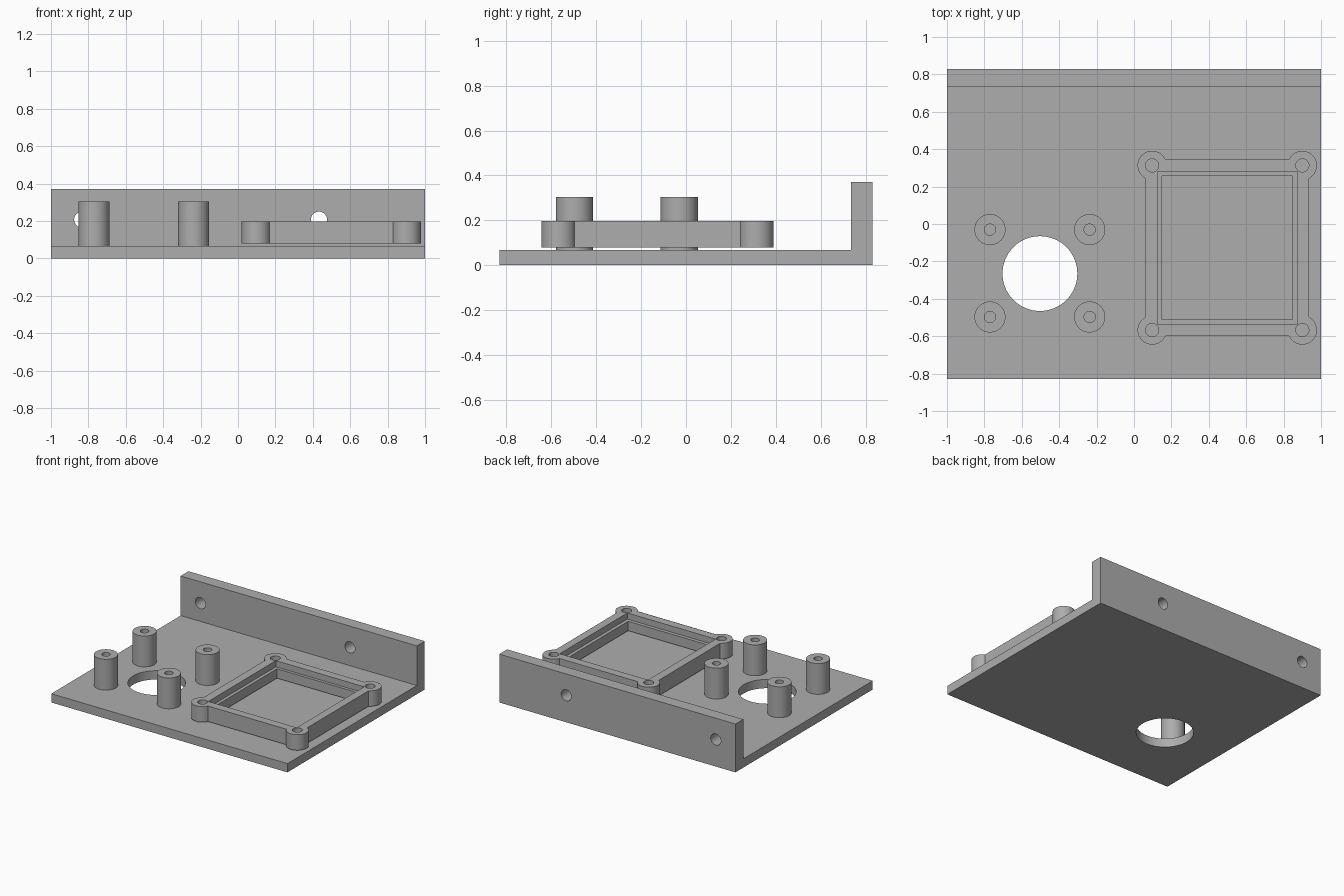
import bpy
import bmesh
from math import radians

if "Cube" in bpy.data.objects:
    bpy.data.objects.remove(bpy.data.objects["Cube"], do_unlink=True)

grey = bpy.data.materials.new("plain grey")
grey.use_nodes = True
grey.diffuse_color = (0.42, 0.42, 0.42, 1)
grey.node_tree.nodes["Principled BSDF"].inputs["Base Color"].default_value = (0.42, 0.42, 0.42, 1)

PLATE_TOP = 0.067
FRAME_BOTTOM, FRAME_TOP, LEDGE = 0.078, 0.197, 0.15
POST_TOP = 0.303


def finish(name):
    obj = bpy.context.object
    obj.name = name
    obj.data.materials.clear()
    obj.data.materials.append(grey)
    return obj


def box(name, x, y, z):
    """Box from (low, high) ranges."""
    bpy.ops.mesh.primitive_cube_add(size=1, location=[sum(r) / 2 for r in (x, y, z)])
    bpy.context.object.scale = [r[1] - r[0] for r in (x, y, z)]
    bpy.ops.object.transform_apply(location=True, rotation=True, scale=True)
    return finish(name)


def cylinder(name, x, y, z, radius, sides=48):
    """Upright cylinder over the z range."""
    bpy.ops.mesh.primitive_cylinder_add(vertices=sides, radius=radius, depth=z[1] - z[0],
                                        location=(x, y, sum(z) / 2))
    return finish(name)


def combine(target, tool, operation):
    mod = target.modifiers.new(operation.lower(), 'BOOLEAN')
    mod.object = tool
    mod.operation = operation
    mod.solver = 'EXACT'
    bpy.context.view_layer.objects.active = target
    bpy.ops.object.modifier_apply(modifier=mod.name)
    bpy.data.objects.remove(tool, do_unlink=True)


def smooth(obj):
    bpy.ops.object.select_all(action='DESELECT')
    obj.select_set(True)
    bpy.context.view_layer.objects.active = obj
    bpy.ops.object.shade_smooth_by_angle(angle=radians(30))


# Base plate and back wall: one L profile swept across the width
profile = [(-0.83, 0), (0.83, 0), (0.83, 0.37), (0.735, 0.37),
           (0.735, PLATE_TOP), (-0.83, PLATE_TOP)]
bm = bmesh.new()
face = bm.faces.new([bm.verts.new((-1, y, z)) for y, z in profile])
swept = bmesh.ops.extrude_face_region(bm, geom=[face])["geom"]
bmesh.ops.translate(bm, vec=(2, 0, 0), verts=[v for v in swept if isinstance(v, bmesh.types.BMVert)])
bmesh.ops.recalc_face_normals(bm, faces=bm.faces)
mesh = bpy.data.meshes.new("base_bracket")
bm.to_mesh(mesh)
bm.free()
base = bpy.data.objects.new("base_bracket", mesh)
bpy.context.collection.objects.link(base)
mesh.materials.append(grey)

# Round opening in the plate and two screw holes in the wall
combine(base, cylinder("opening_cutter", -0.503, -0.265, (-0.1, 0.2), 0.2, 64), 'DIFFERENCE')
for x in (-0.833, 0.433):
    cutter = cylinder("wall_hole_cutter", x, 0.78, (0.107, 0.307), 0.043, 32)
    cutter.location.z = 0.207
    cutter.rotation_euler.x = radians(90)
    bpy.context.view_layer.update()
    combine(base, cutter, 'DIFFERENCE')
smooth(base)

# Four hollow standoff posts around the opening
for side, x in (("right", -0.77), ("left", -0.237)):
    for end, y in (("front", -0.497), ("back", -0.03)):
        post = cylinder(f"post_{end}_{side}", x, y, (PLATE_TOP, POST_TOP), 0.083)
        combine(post, cylinder("bore", x, y, (0.0, 0.4), 0.03, 32), 'DIFFERENCE')
        smooth(post)

# Rectangular mounting frame with corner bosses and a stepped inner ledge
frame = box("mounting_frame", (0.06, 0.935), (-0.6, 0.345), (FRAME_BOTTOM, FRAME_TOP))
corners = [(x, y) for x in (0.097, 0.9) for y in (-0.567, 0.313)]
for x, y in corners:
    combine(frame, cylinder("boss", x, y, (FRAME_BOTTOM, FRAME_TOP), 0.078), 'UNION')
combine(frame, box("window", (0.15, 0.847), (-0.51, 0.257), (0, 0.3)), 'DIFFERENCE')
combine(frame, box("recess", (0.125, 0.873), (-0.537, 0.28), (LEDGE, 0.3)), 'DIFFERENCE')
for x, y in corners:
    combine(frame, cylinder("bore", x, y, (0, 0.3), 0.035, 32), 'DIFFERENCE')
smooth(frame)
